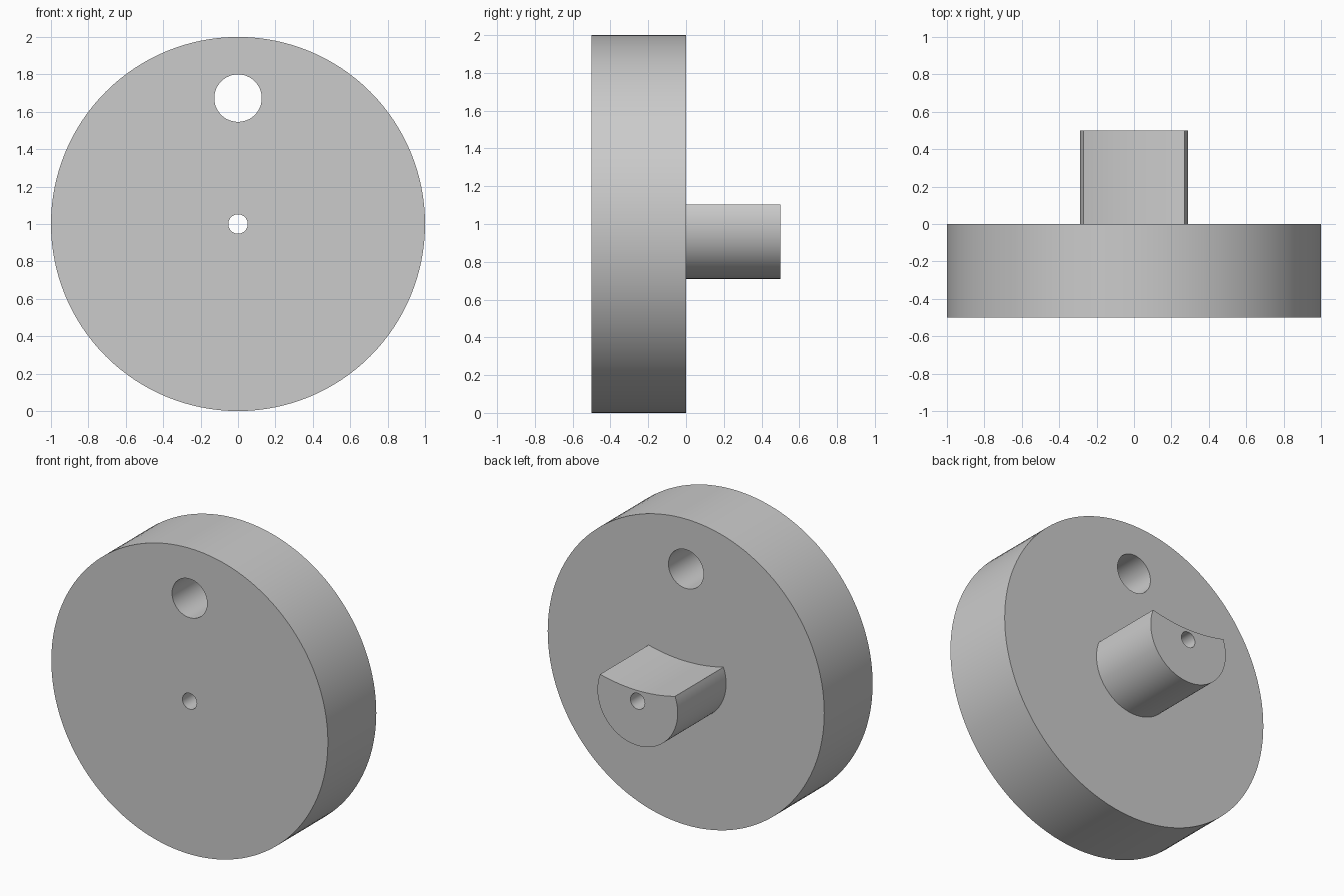
import bpy, bmesh
from math import sin, cos, pi, asin, sqrt, radians

cube = bpy.data.objects.get("Cube")
if cube:
    bpy.data.objects.remove(cube, do_unlink=True)

GREY = (0.6, 0.6, 0.6, 1.0)
mat = bpy.data.materials.new("plain grey")
mat.use_nodes = True
mat.diffuse_color = GREY
mat.node_tree.nodes["Principled BSDF"].inputs["Base Color"].default_value = GREY

AXIS = 1.0            # height of the shaft axis
BORE_R = 0.052
HUB_R = 0.29


def arc(cx, cz, r, a0, a1, n):
    """Points along an arc, without its last point."""
    return [(cx + r * cos(a0 + (a1 - a0) * i / n),
             cz + r * sin(a0 + (a1 - a0) * i / n)) for i in range(n)]


def circle(cz, r, n):
    return arc(0, cz, r, 0, 2 * pi, n)


def plate(name, loops, y0, y1):
    """Filled outline with holes, extruded from y0 to y1."""
    curve = bpy.data.curves.new(name, 'CURVE')
    curve.dimensions = '2D'
    curve.fill_mode = 'BOTH'
    curve.extrude = (y1 - y0) / 2
    for pts in loops:
        spline = curve.splines.new('POLY')
        spline.points.add(len(pts) - 1)
        for p, (x, z) in zip(spline.points, pts):
            p.co = (x, z, 0, 1)
        spline.use_cyclic_u = True
    obj = bpy.data.objects.new(name, curve)
    bpy.context.collection.objects.link(obj)
    obj.rotation_euler.x = pi / 2
    obj.location.y = (y0 + y1) / 2
    bpy.ops.object.select_all(action='DESELECT')
    obj.select_set(True)
    bpy.context.view_layer.objects.active = obj
    bpy.ops.object.convert(target='MESH')
    obj = bpy.context.object
    # weld caps to walls
    bm = bmesh.new()
    bm.from_mesh(obj.data)
    bmesh.ops.remove_doubles(bm, verts=bm.verts, dist=1e-5)
    bmesh.ops.recalc_face_normals(bm, faces=bm.faces)
    bm.to_mesh(obj.data)
    bm.free()
    obj.data.materials.clear()
    obj.data.materials.append(mat)
    bpy.ops.object.shade_smooth_by_angle(angle=radians(30))
    return obj


# Disk with pin hole and shaft bore
plate("drive_disk",
      [circle(AXIS, 1.0, 128), circle(1.673, 0.127, 48), circle(AXIS, BORE_R, 32)],
      -0.5, 0.0)

# Hub: round below, hollowed by a wide arc on top
rise, sag = 0.104, 0.034
half = sqrt(HUB_R ** 2 - rise ** 2)
lift = asin(rise / HUB_R)
scoop_r = (half ** 2 + sag ** 2) / (2 * sag)
spread = asin(half / scoop_r)
scoop_z = AXIS + rise - sag + scoop_r
hub = (arc(0, AXIS, HUB_R, pi - lift, 2 * pi + lift, 64)
       + arc(0, scoop_z, scoop_r, -pi / 2 + spread, -pi / 2 - spread, 24))
plate("locking_hub", [hub, circle(AXIS, BORE_R, 32)], 0.0, 0.5)
